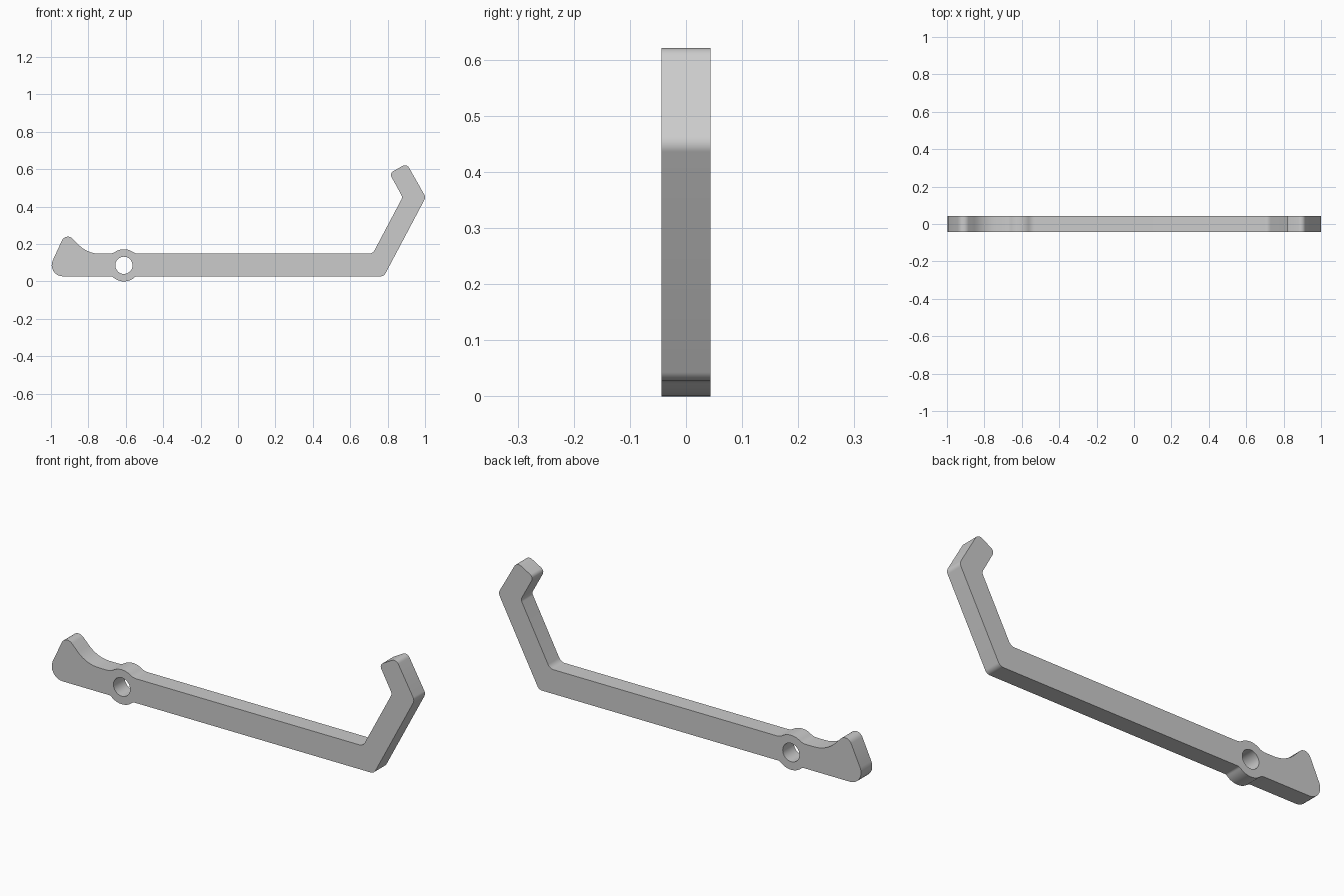
import bpy, bmesh
from math import sin, cos, pi, sqrt, atan2, radians
from mathutils import Vector, Matrix

if "Cube" in bpy.data.objects:
    bpy.data.objects.remove(bpy.data.objects["Cube"], do_unlink=True)

HALF_DEPTH = 0.044
TOP, BOTTOM = 0.148, 0.027          # bar edges
HUB = Vector((-0.61, 0.086))        # pivot boss centre
HUB_R, HOLE_R = 0.086, 0.046


def arc(centre, radius, start, end, steps):
    return [centre + radius * Vector((cos(a), sin(a)))
            for a in (start + (end - start) * i / steps for i in range(steps + 1))]


def rounded(prev, corner, nxt, radius, steps=8):
    """Replace a corner by a tangent arc."""
    u, v = (prev - corner).normalized(), (nxt - corner).normalized()
    half = u.angle(v) / 2
    centre = corner + (u + v).normalized() * radius / sin(half)
    reach = radius / (sin(half) / cos(half))
    a, b = corner + u * reach - centre, corner + v * reach - centre
    start, end = atan2(a.y, a.x), atan2(b.y, b.x)
    end = start + (end - start + pi) % (2 * pi) - pi
    return arc(centre, radius, start, end, steps)


def boss(edge, fillet):
    """Boss bulge above a bar edge, left to right, blended with fillets."""
    rise = edge + fillet - HUB.y
    run = sqrt((HUB_R + fillet) ** 2 - rise ** 2)
    tilt = atan2(rise, run)
    left = arc(HUB + Vector((-run, rise)), fillet, -pi / 2, -tilt, 6)
    left += arc(HUB, HUB_R, pi - tilt, pi / 2, 8)[1:]
    right = [Vector((2 * HUB.x - p.x, p.y)) for p in reversed(left[:-1])]
    return left + right


upper_boss = boss(TOP, 0.06)
lower_boss = [Vector((p.x, 2 * HUB.y - p.y))
              for p in reversed(boss(2 * HUB.y - BOTTOM, 0.02))]

# Corners clockwise from the lower left: x, z, rounding radius
heel = [(-1.03, BOTTOM, 0.06), (-0.92, 0.265, 0.035), (-0.805, TOP, 0.16)]
hook = [(0.72, TOP, 0.035), (0.88, 0.45, 0.025), (0.81, 0.578, 0.022),
        (0.902, 0.63, 0.026), (1.004, 0.45, 0.03), (0.78, BOTTOM, 0.03)]


def round_chain(corners, before, after):
    pts = [before] + [Vector(c[:2]) for c in corners] + [after]
    out = []
    for i, c in enumerate(corners):
        out += rounded(pts[i], pts[i + 1], pts[i + 2], c[2])
    return out


outline = (round_chain(heel, lower_boss[-1], upper_boss[0]) + upper_boss
           + round_chain(hook, upper_boss[-1], lower_boss[0]) + lower_boss)
hole = arc(HUB, HOLE_R, 0, 2 * pi, 32)[:-1]

# Flat profile with the pivot hole, extruded to the arm's thickness
curve = bpy.data.curves.new("arm_profile", 'CURVE')
curve.dimensions = '2D'
curve.fill_mode = 'BOTH'
curve.extrude = HALF_DEPTH
for loop in (outline, hole):
    spline = curve.splines.new('POLY')
    spline.points.add(len(loop) - 1)
    for point, p in zip(spline.points, loop):
        point.co = (p.x, p.y, 0, 1)
    spline.use_cyclic_u = True

arm = bpy.data.objects.new("hooked_lever_arm", curve)
bpy.context.collection.objects.link(arm)
bpy.ops.object.select_all(action='DESELECT')
arm.select_set(True)
bpy.context.view_layer.objects.active = arm
bpy.ops.object.convert(target='MESH')
arm = bpy.context.view_layer.objects.active

# Stand the arm upright and weld the caps to the walls
mesh = arm.data
mesh.transform(Matrix.Rotation(pi / 2, 4, 'X'))
bm = bmesh.new()
bm.from_mesh(mesh)
bmesh.ops.remove_doubles(bm, verts=bm.verts, dist=0.0001)
bmesh.ops.recalc_face_normals(bm, faces=bm.faces)
bm.to_mesh(mesh)
bm.free()
bpy.ops.object.shade_smooth_by_angle(angle=radians(30))

# Plain grey finish
grey = bpy.data.materials.new("light_grey")
grey.use_nodes = True
colour = (0.6, 0.6, 0.6, 1)
grey.diffuse_color = colour
grey.node_tree.nodes["Principled BSDF"].inputs["Base Color"].default_value = colour
mesh.materials.clear()
mesh.materials.append(grey)
